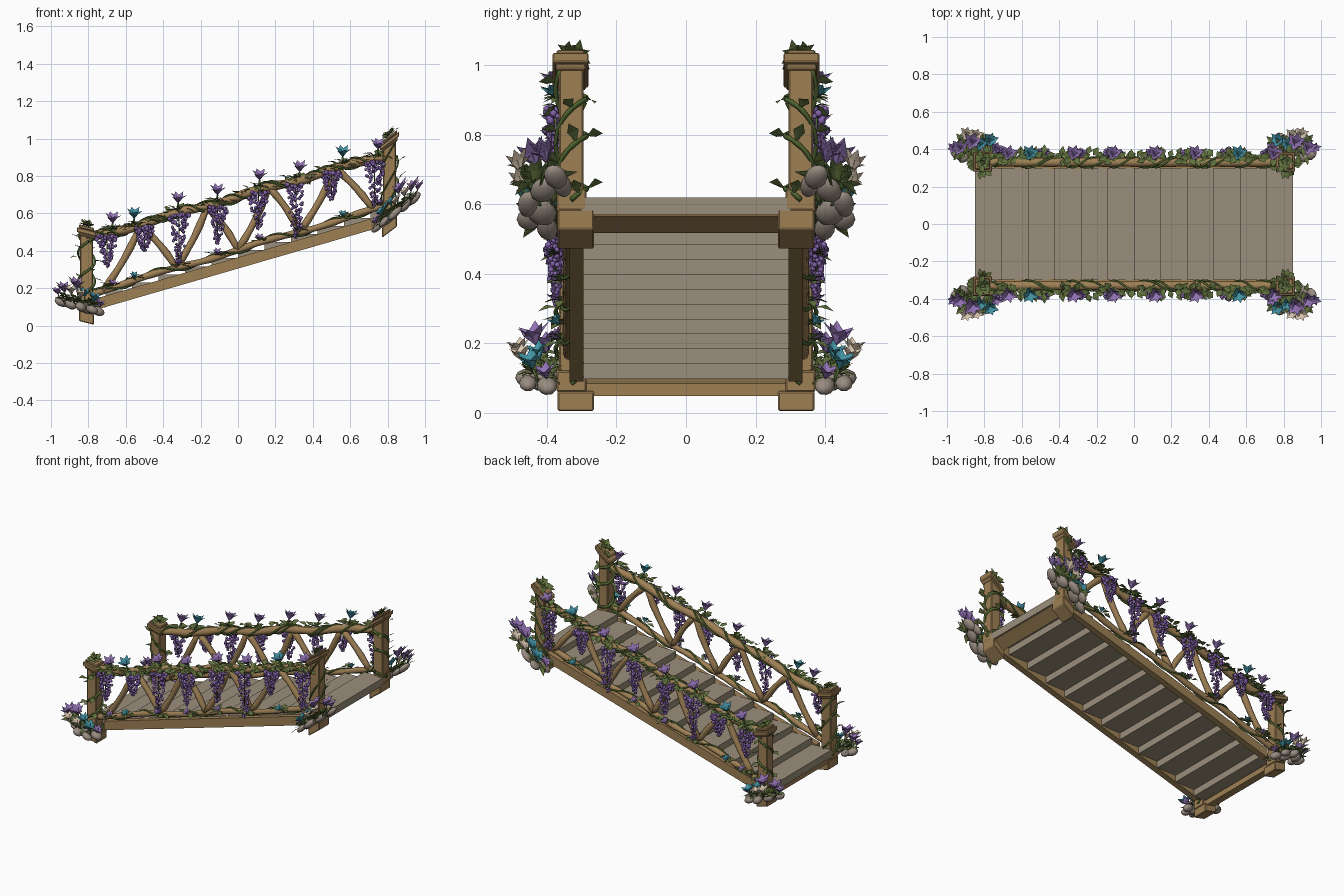
import bpy, bmesh, math, random
from mathutils import Vector, Matrix

random.seed(4)
rnd = random.uniform
cube = bpy.data.objects.get("Cube")
if cube:
    bpy.data.objects.remove(cube, do_unlink=True)

X, Y, Z = Vector((1, 0, 0)), Vector((0, 1, 0)), Vector((0, 0, 1))
COLOURS = {
    "tan_wood": (.34, .215, .09), "grey_plank": (.33, .275, .2),
    "vine_green": (.08, .135, .03), "leaf_green": (.125, .175, .05),
    "lilac": (.29, .17, .46), "deep_purple": (.23, .125, .4),
    "teal": (.055, .29, .37), "cream": (.72, .58, .44), "stone": (.32, .265, .22)}
materials = {}
for label, rgb in COLOURS.items():
    m = bpy.data.materials.new(label)
    m.use_nodes = True
    m.diffuse_color = (*rgb, 1)
    shader = next(n for n in m.node_tree.nodes if n.type == 'BSDF_PRINCIPLED')
    shader.inputs["Base Color"].default_value = (*rgb, 1)
    shader.inputs["Roughness"].default_value = .8
    materials[label] = m

parts = {}


def part(name, colour, **options):
    if name not in parts:
        parts[name] = (bmesh.new(), colour, options)
    return parts[name][0]


def box(bm, centre, size):
    bmesh.ops.create_cube(bm, size=1, matrix=Matrix.Translation(centre) @ Matrix.Diagonal((*size, 1)))


def tube(bm, points, radius, ref, sides=8):
    rings = []
    for i, p in enumerate(points):
        t = (points[min(i + 1, len(points) - 1)] - points[max(i - 1, 0)]).normalized()
        a = t.cross(ref).normalized()
        b = t.cross(a)
        r = radius * (1 + .1 * math.sin(i * 2))
        rings.append([bm.verts.new(p + r * (a * math.cos(w) + b * math.sin(w)))
                      for w in (math.tau * k / sides for k in range(sides))])
    for low, high in zip(rings, rings[1:]):
        for k in range(sides):
            n = (k + 1) % sides
            bm.faces.new((low[k], low[n], high[n], high[k]))
    bm.faces.new(rings[0][::-1])
    bm.faces.new(rings[-1])


def leaf(bm, p, direction, length, width, up=Z, curl=.15):
    d = direction.normalized()
    s = d.cross(up)
    s = (s if s.length > .1 else d.cross(X)).normalized()
    n = s.cross(d)
    mid = p + d * length * .5
    rise = n * length * curl * .5
    base, left, rib, right, tip = [bm.verts.new(q) for q in (
        p, mid + s * width / 2 + rise, mid, mid - s * width / 2 + rise,
        p + d * length - n * length * curl)]
    for f in ((base, left, rib), (left, tip, rib), (rib, tip, right), (base, rib, right)):
        bm.faces.new(f)


def flower(bm, p, axis, size):
    axis = axis.normalized()
    a = axis.orthogonal().normalized()
    b = axis.cross(a)
    for k in range(6):
        w = math.tau * k / 6
        leaf(bm, p, axis * .9 + (.62 if k % 2 else .45) * (a * math.cos(w) + b * math.sin(w)),
             size, size * .62, axis, .15)


def random_direction(low=-.3, high=1):
    w = rnd(0, math.tau)
    return Vector((math.cos(w), math.sin(w), rnd(low, high)))


# Stair treads, level boards rising towards +x
planks = part("stair_planks", "grey_plank", mirror=False)
COUNT = 12
for i in range(COUNT):
    box(planks, (-.85 + 1.7 * (i + .5) / COUNT, 0, .121 + .0431 * i), (.141, .6, .048))

# Sloping side beam under the treads
stringer = part("side_beam", "tan_wood")
box(stringer, (.02, -.315, 0), (1.52, .04, .06))
for v in stringer.verts:
    v.co.z += .341 + .29 * (v.co.x - .02)

SIDE = -.33


def top_rail(x):
    return Vector((x, SIDE, .69 + .282 * x + .008 * math.sin(x * 14)))


def low_rail(x):
    return Vector((x, SIDE - .005, .405 + .296 * x + .006 * math.sin(x * 11)))


# Log handrail and lower rail
stations = [-.8 + 1.6 * i / 32 for i in range(33)]
tube(part("handrail_log", "tan_wood", smooth=True), [top_rail(x) for x in stations], .024, Y)
tube(part("lower_rail_log", "tan_wood", smooth=True), [low_rail(x) for x in stations], .018, Y)

# Zigzag log braces
braces = part("railing_braces", "tan_wood", smooth=True)
nodes = [-.72, -.52, -.33, -.165, 0, .165, .33, .52, .72]
for i in range(len(nodes) - 1):
    ends = [low_rail(x) if (i + k) % 2 == 0 else top_rail(x) for k, x in enumerate(nodes[i:i + 2])]
    tube(braces, [ends[0].lerp(ends[1], t / 6) + X * .014 * math.sin(t / 6 * math.pi)
                  for t in range(7)], .019, Y)

# Vines twisting round both rails
vines = part("rail_vines", "vine_green", smooth=True)
for rail, radius, turns, phase in ((top_rail, .028, 7, 0), (top_rail, .029, 5, 2), (low_rail, .022, 5, 1)):
    path = []
    for i in range(120):
        w = math.tau * turns * i / 120 + phase
        path.append(rail(-.78 + 1.57 * i / 120) + radius * (Y * math.cos(w) + Z * math.sin(w)))
    tube(vines, path, .0055, Y, 6)

# Leaves along the rails
leaves = part("rail_leaves", "leaf_green")
for i in range(100):
    spot = top_rail(-.78 + 1.56 * i / 100) + Vector((0, rnd(-.04, -.01), rnd(-.01, .03)))
    leaf(leaves, spot, random_direction(-.3, .5) - Y * .5, rnd(.045, .06), rnd(.032, .042))
blooms = [-.67, -.555, -.32, -.11, .115, .33, .56, .75]
for x in blooms:
    for rail, amount, size in ((top_rail, 9, .06), (low_rail, 7, .05)):
        for k in range(amount):
            leaf(leaves, rail(x) + Vector((rnd(-.03, .03), -.025, .012)),
                 random_direction(-.3, .7) - Y * .4, size, size * .65)

# Open blooms standing on the rails
for i, x in enumerate(blooms):
    teal = i in (1, 6)
    petals = part("teal_rail_blooms", "teal") if teal else part("lilac_rail_blooms", "lilac")
    top = top_rail(x) + Vector((0, -.035, .045))
    tube(vines, [top_rail(x), top], .005, Y, 5)
    flower(petals, top, Z - Y * .4, .07)
    flower(petals, low_rail(x) + Vector((0, -.03, .01)), Z - Y * .6, .042)

# Hanging flower clusters
hanging = part("hanging_blossoms", "deep_purple", smooth=True)
drops = [.17, .13, .26, .2, .2, .29, .15, .24]
for x, drop in zip([-.7, -.5, -.315, -.11, .11, .31, .5, .73], drops):
    crown = top_rail(x) + Vector((0, -.045, -.015))
    for k in range(95):
        t = (k / 95) ** 1.5
        w = rnd(0, math.tau)
        reach = (.054 * (1 - t) ** .7 + .006) * rnd(.45, 1)
        spot = crown + Vector((reach * math.cos(w), reach * .5 * math.sin(w), -drop * t))
        bmesh.ops.create_icosphere(hanging, subdivisions=1, radius=rnd(.009, .014) * (1 - .35 * t),
                                   matrix=Matrix.Translation(spot))
    tube(vines, [crown, crown - Z * drop * .9], .003, Y, 4)


def corner(end, sx, base, slope):
    """Post, footing, stones and planting at one end, sheared to the local slope."""
    opts = dict(shear=(sx * .81, base, slope))
    px = sx * .81
    foot = part(end + "_footing", "tan_wood", bevel=True, **opts)
    box(foot, (px, -.317, .028), (.08, .105, .056))
    beam = part(end + "_cross_beam", "tan_wood", mirror=False, **opts)
    box(beam, (px, 0, .06), (.065, .7, .036))
    post = part(end + "_post", "tan_wood", bevel=True, **opts)
    box(post, (px, -.33, .26), (.068, .07, .44))
    box(post, (px, -.33, .085), (.08, .086, .06))
    for height, width, thick in ((.466, .088, .014), (.486, .104, .026), (.508, .08, .018)):
        box(post, (px, -.332, height), (width, width, thick))

    # Climbing vine and its leaves
    vine = part(end + "_post_vine", "vine_green", smooth=True, **opts)
    green = part(end + "_corner_leaves", "leaf_green", **opts)
    for phase in (0, 2.6):
        path = []
        for i in range(40):
            w = math.tau * 1.5 * i / 40 + phase
            path.append(Vector((px + .045 * math.cos(w), -.33 + .045 * math.sin(w), .08 + .39 * i / 40)))
            if i % 5 == 2:
                out = Vector((math.cos(w), math.sin(w) - .7, rnd(-.3, .6)))
                leaf(green, path[-1], out, rnd(.045, .06), .036)
        tube(vine, path, .0065, Z, 6)
    for k in range(14):
        leaf(green, Vector((px + rnd(-.02, .02), -.33 + rnd(-.02, .02), .517)),
             random_direction(.2, 1.5), .052, .034)

    # Stones round the footing
    stones = part(end + "_stones", "stone", smooth=True, **opts)
    for out, y, size in ((.135, -.375, .034), (.085, -.41, .036), (.1, -.355, .03),
                         (.0, -.415, .04), (-.06, -.4, .034), (.03, -.455, .034), (-.03, -.455, .03)):
        place = Matrix.Translation((px + sx * out, y, .078)) @ Matrix.Rotation(rnd(0, 3), 4, 'Z')
        bmesh.ops.create_icosphere(stones, subdivisions=2, radius=size,
                                   matrix=place @ Matrix.Diagonal((1.1, .85, .75, 1)))

    # Leafy tuft and tall flowers
    for k in range(65):
        spot = Vector((px + sx * rnd(-.06, .13), rnd(-.45, -.37), rnd(.08, .11)))
        leaf(green, spot, random_direction(-.1, 1.1), rnd(.045, .068), rnd(.024, .036))
    for colour, out, y, height, size in (
            ("lilac", .115, -.4, .13, .07), ("lilac", .05, -.43, .165, .078),
            ("teal", -.04, -.44, .12, .066), ("teal", .01, -.42, .135, .06),
            ("cream", .08, -.475, .13, .06), ("cream", .03, -.47, .125, .055),
            ("lilac", -.07, -.4, .1, .052), ("lilac", .15, -.4, .11, .05)):
        head = Vector((px + sx * out, y, height))
        root = Vector((px + sx * out * .7, -.42, .07))
        tube(vine, [root, head], .004, Y, 5)
        flower(part(end + "_" + colour + "_flowers", colour, **opts), head,
               Z + X * sx * out * 2 - Y * .25, size)


corner("low", -1, .015, -.25)
corner("high", 1, .5, .75)

# Turn every part into an object
for name, (bm, colour, options) in parts.items():
    if "shear" in options:
        x0, base, slope = options["shear"]
        for v in bm.verts:
            v.co.z += base + slope * (v.co.x - x0)
    bmesh.ops.recalc_face_normals(bm, faces=bm.faces)
    mesh = bpy.data.meshes.new(name)
    bm.to_mesh(mesh)
    bm.free()
    mesh.materials.append(materials[colour])
    if options.get("smooth"):
        mesh.shade_smooth()
    ob = bpy.data.objects.new(name, mesh)
    bpy.context.collection.objects.link(ob)
    if options.get("bevel"):
        bevel = ob.modifiers.new("soft_edges", 'BEVEL')
        bevel.width, bevel.segments = .004, 1
    if options.get("mirror", True):
        mirror = ob.modifiers.new("both_sides", 'MIRROR')
        mirror.use_axis = (False, True, False)
        mirror.use_mirror_merge = False
